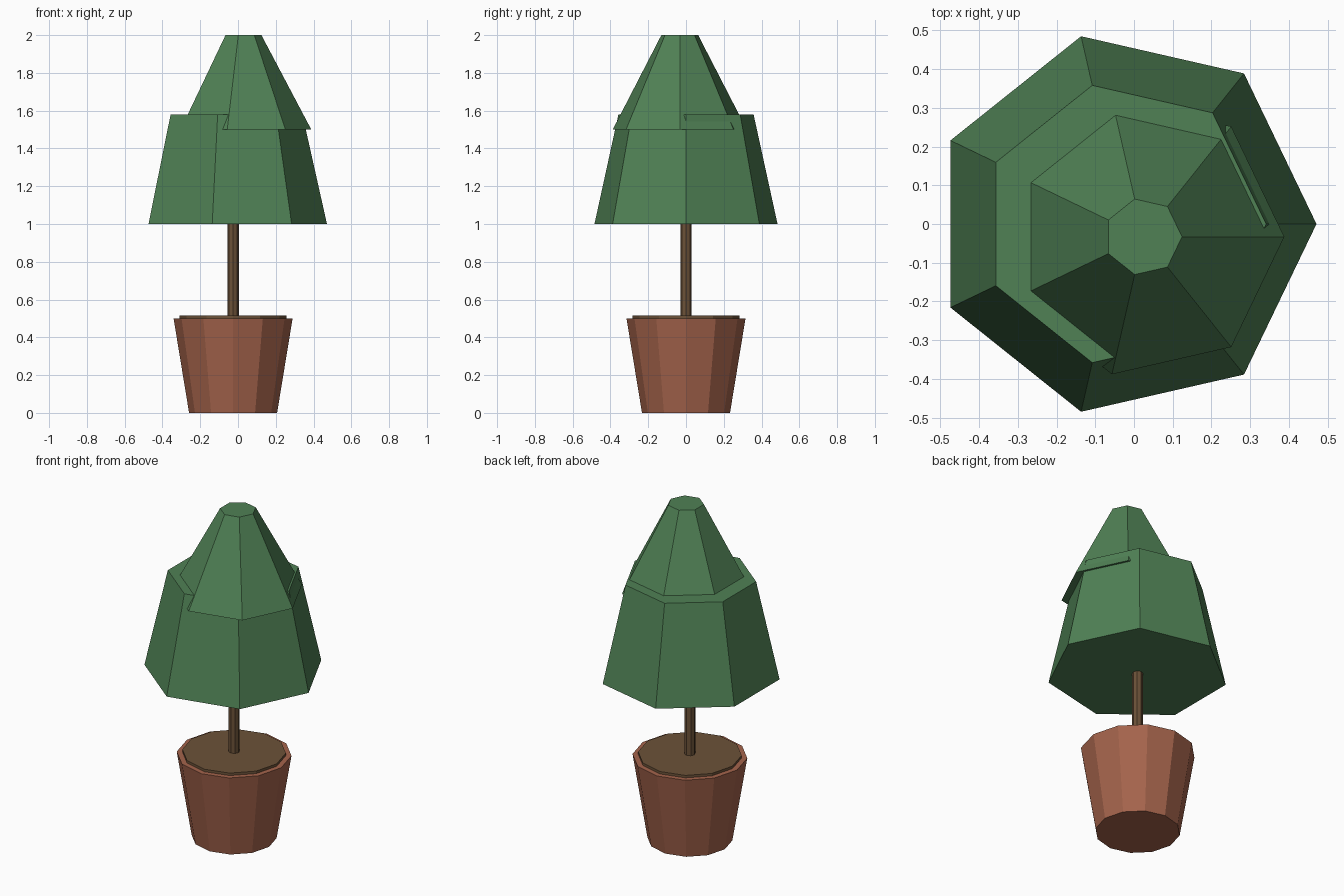
import bpy, bmesh
from math import cos, sin, tau

cube = bpy.data.objects.get("Cube")
if cube:
    bpy.data.objects.remove(cube, do_unlink=True)


def make_material(name, rgb):
    mat = bpy.data.materials.new(name)
    mat.use_nodes = True
    colour = (*rgb, 1.0)
    mat.diffuse_color = colour
    mat.node_tree.nodes["Principled BSDF"].inputs["Base Color"].default_value = colour
    return mat


def frustum(name, sides, centre, bottom, top, mat):
    """Closed flat-shaded frustum; bottom and top are (radius, z)."""
    bm = bmesh.new()
    rings = []
    for radius, z in (bottom, top):
        rings.append([bm.verts.new((centre[0] + radius * cos(tau * i / sides),
                                    centre[1] + radius * sin(tau * i / sides), z))
                      for i in range(sides)])
    low, high = rings
    bm.faces.new(low[::-1])
    bm.faces.new(high)
    for i in range(sides):
        j = (i + 1) % sides
        bm.faces.new((low[i], low[j], high[j], high[i]))
    mesh = bpy.data.meshes.new(name)
    bm.to_mesh(mesh)
    bm.free()
    mesh.materials.append(mat)
    obj = bpy.data.objects.new(name, mesh)
    bpy.context.collection.objects.link(obj)
    return obj


green = make_material("leaf green", (0.080, 0.220, 0.091))
terracotta = make_material("terracotta", (0.376, 0.127, 0.072))
brown = make_material("earth brown", (0.150, 0.084, 0.040))

axis = (-0.026, 0.0)

# Pot with soil raised just above its rim
frustum("pot", 12, axis, (0.233, 0.0), (0.315, 0.50), terracotta)
frustum("soil", 12, axis, (0.284, 0.49), (0.284, 0.515), brown)

# Trunk
frustum("trunk", 8, axis, (0.03, 0.50), (0.03, 1.02), brown)

# Two foliage tiers, the upper one set off-centre
frustum("lower_foliage", 7, axis, (0.497, 1.0), (0.367, 1.58), green)
frustum("upper_foliage", 7, (0.024, -0.033), (0.364, 1.50), (0.10, 2.0), green)
